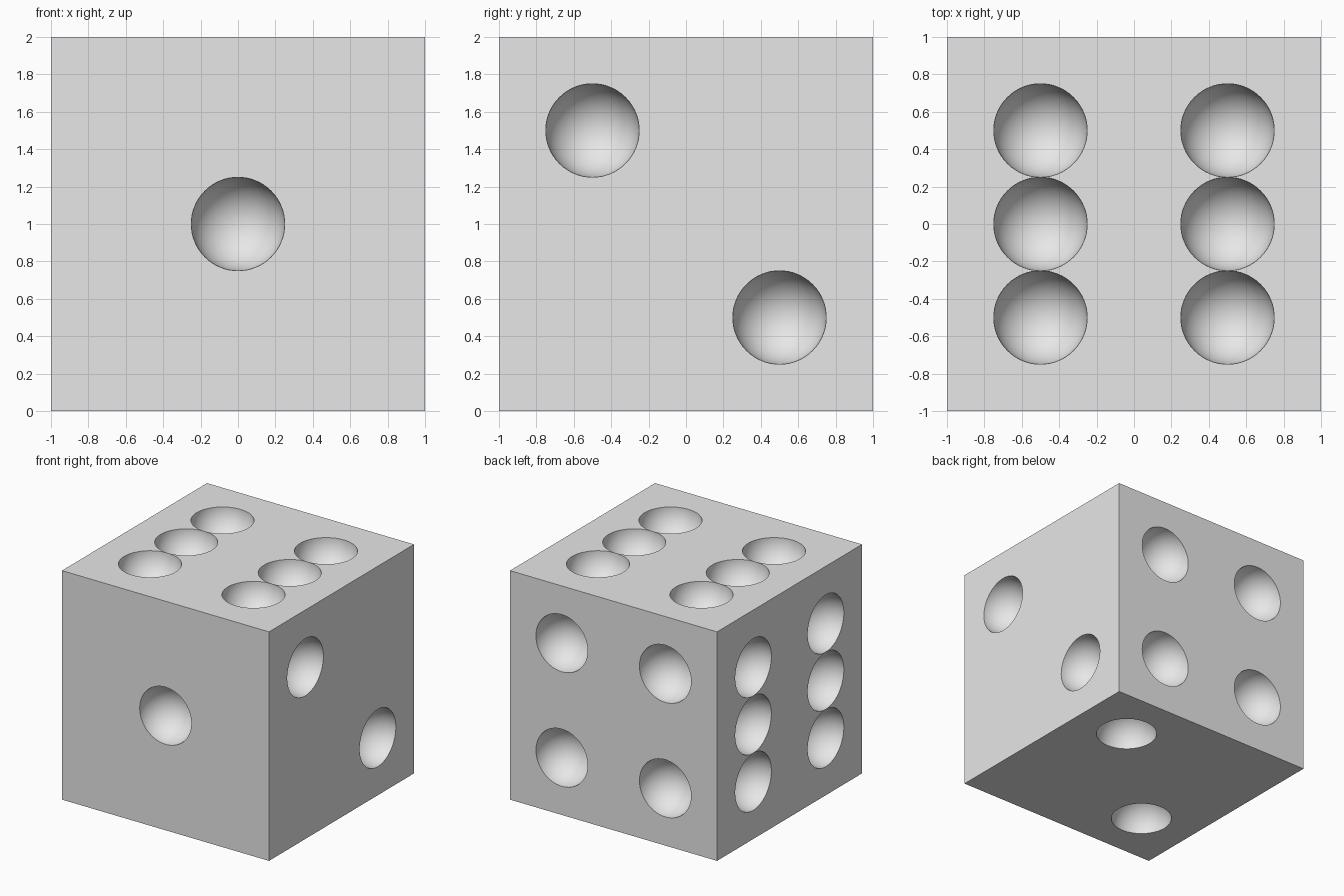
import bpy, bmesh, math
from mathutils import Matrix, Vector

default = bpy.data.objects.get("Cube")
if default:
    bpy.data.objects.remove(default, do_unlink=True)

PIP_RADIUS = 0.25
STEP = 0.5
HALF = 1.0


def make_material(name, colour):
    mat = bpy.data.materials.new(name)
    mat.use_nodes = True
    mat.diffuse_color = colour
    mat.node_tree.nodes["Principled BSDF"].inputs["Base Color"].default_value = colour
    return mat


def make_object(name, bm, mat):
    mesh = bpy.data.meshes.new(name)
    bm.to_mesh(mesh)
    bm.free()
    mesh.materials.append(mat)
    obj = bpy.data.objects.new(name, mesh)
    bpy.context.collection.objects.link(obj)
    return obj


grey = make_material("light grey", (0.8, 0.8, 0.8, 1))

# Sharp-edged cube body standing on the ground
bm = bmesh.new()
bmesh.ops.create_cube(bm, size=2 * HALF, matrix=Matrix.Translation((0, 0, HALF)))
body = make_object("die_body", bm, grey)

# Pip layouts, in steps along the two axes of each face
ONE = [(0, 0)]
TWO = [(-1, 1), (1, -1)]
TWO_RISING = [(-1, -1), (1, 1)]
FOUR = [(a, b) for a in (-1, 1) for b in (-1, 1)]
SIX_ROWS = [(a, b) for a in (-1, 1) for b in (-1, 0, 1)]

X, Y, Z = Vector((1, 0, 0)), Vector((0, 1, 0)), Vector((0, 0, 1))
# Each side: outward direction, the face's two axes, pip layout
sides = [
    (-Y, X, Z, ONE),
    (X, Y, Z, TWO),
    (Y, X, Z, FOUR),
    (-X, Y, Z, SIX_ROWS),
    (Z, X, Y, SIX_ROWS),
    (-Z, X, Y, TWO_RISING),
]

# One cutter holding a sphere for every pip, poles along the face direction;
# the odd ring count keeps sphere vertices off the face planes
bm = bmesh.new()
for out, u, v, layout in sides:
    turn = out.to_track_quat('Z', 'Y').to_matrix().to_4x4()
    for a, b in layout:
        centre = Z * HALF + out * HALF + (u * a + v * b) * STEP
        bmesh.ops.create_uvsphere(bm, u_segments=64, v_segments=33, radius=PIP_RADIUS,
                                  matrix=Matrix.Translation(centre) @ turn)
cutter = make_object("pip_cutter", bm, grey)
cutter.hide_render = True

# Carve the hollow pips
cut = body.modifiers.new("pips", 'BOOLEAN')
cut.operation = 'DIFFERENCE'
cut.solver = 'EXACT'
cut.object = cutter
bpy.ops.object.select_all(action='DESELECT')
bpy.context.view_layer.objects.active = body
body.select_set(True)
bpy.ops.object.modifier_apply(modifier=cut.name)
bpy.data.objects.remove(cutter, do_unlink=True)

# Smooth hollows with crisp rims and cube edges
bpy.ops.object.shade_smooth_by_angle(angle=math.radians(30))
